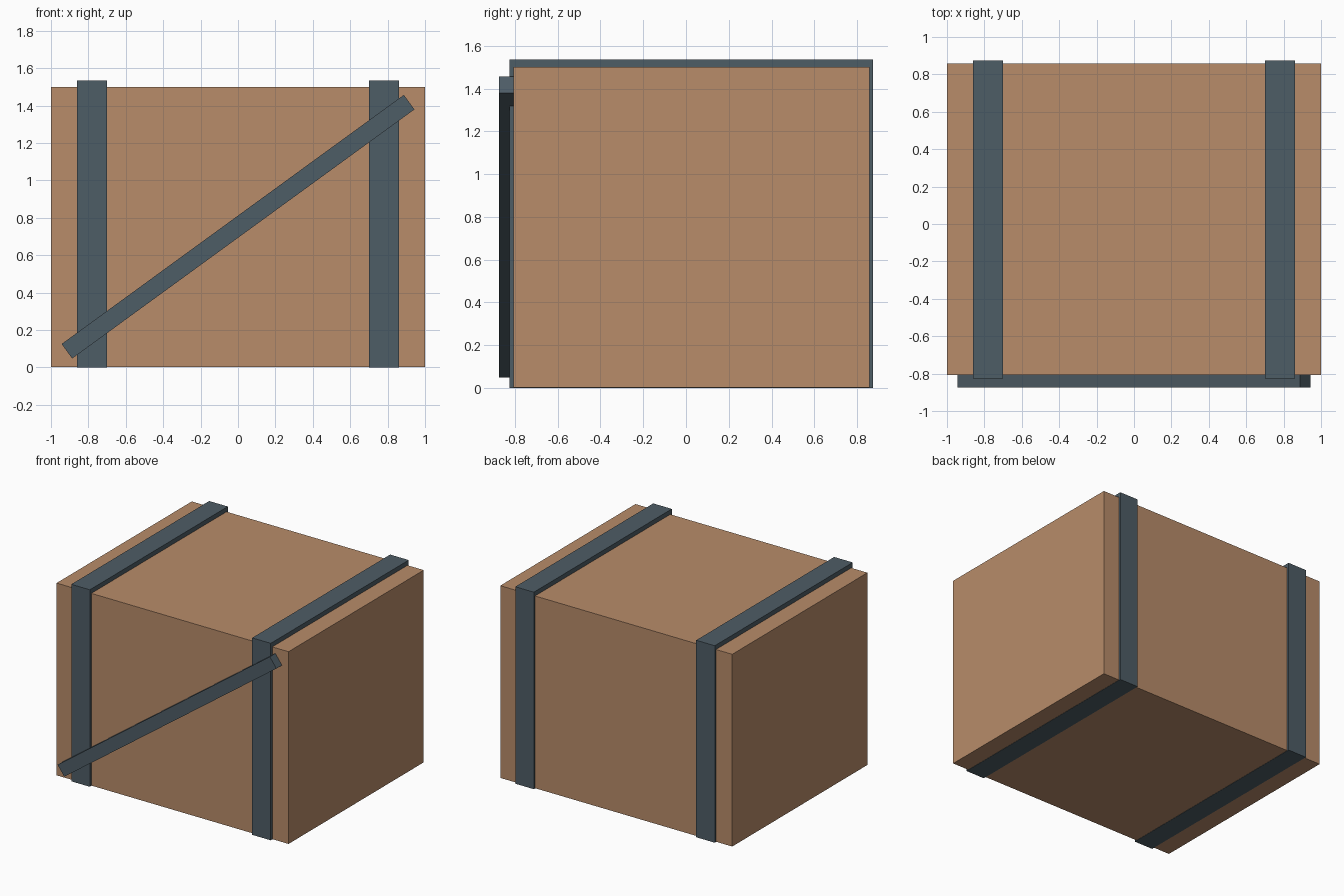
import bpy
import math
from mathutils import Matrix, Vector

cube = bpy.data.objects.get("Cube")
if cube:
    bpy.data.objects.remove(cube, do_unlink=True)


def make_material(name, colour):
    mat = bpy.data.materials.new(name)
    mat.use_nodes = True
    mat.diffuse_color = (*colour, 1)
    bsdf = next(n for n in mat.node_tree.nodes if n.type == "BSDF_PRINCIPLED")
    bsdf.inputs["Base Color"].default_value = (*colour, 1)
    return mat


def make_box(name, low, high, mat, tilt=0.0):
    """Box between two corners, tilted about its own centre in the front plane."""
    low, high = Vector(low), Vector(high)
    bpy.ops.mesh.primitive_cube_add(size=1, location=(low + high) / 2)
    obj = bpy.context.object
    obj.name = name
    obj.data.transform(Matrix.Diagonal((*(high - low), 1)))
    obj.rotation_euler.y = -tilt
    obj.data.materials.append(mat)
    return obj


wood = make_material("warm_wood", (0.479, 0.262, 0.144))
slate = make_material("slate_metal", (0.076, 0.109, 0.133))

# Crate body
make_box("crate_body", (-1, -0.806, 0.002), (1, 0.859, 1.5), wood)

# Straps wrapping the body on both sides
for side, sign in (("left", 1), ("right", -1)):
    x = 0.78 * sign
    make_box(side + "_strap", (x - 0.08, -0.825, 0), (x + 0.08, 0.874, 1.535), slate)

# Diagonal brace across the front
length, width, mid = 2.263, 0.096, 0.752
make_box("front_brace", (-length / 2, -0.874, mid - width / 2),
         (length / 2, -0.804, mid + width / 2), slate, math.radians(36.05))
